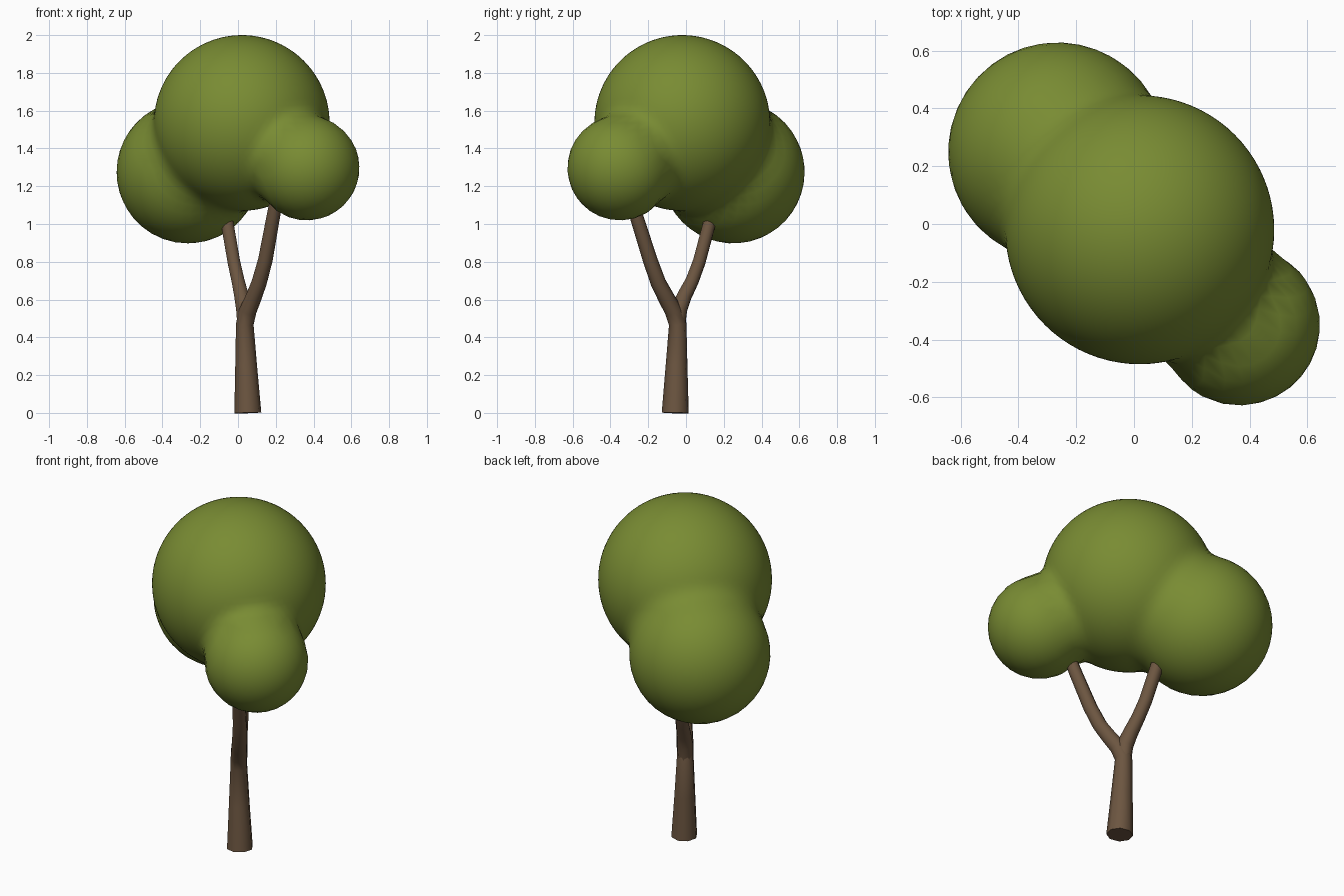
import bpy, bmesh
from mathutils import Vector

if "Cube" in bpy.data.objects:
    bpy.data.objects.remove(bpy.data.objects["Cube"])


def material(name, color):
    m = bpy.data.materials.new(name)
    m.diffuse_color = (*color, 1)
    m.use_nodes = True
    m.node_tree.nodes["Principled BSDF"].inputs["Base Color"].default_value = m.diffuse_color
    return m


BARK = material("bark", (0.15, 0.092, 0.052))
LEAF = material("leaf", (0.19, 0.26, 0.033))


def limb(name, points):
    """Tapered round tube through (x, y, z, radius) points."""
    cu = bpy.data.curves.new(name, 'CURVE')
    cu.dimensions = '3D'
    cu.bevel_depth = 1.0
    cu.bevel_resolution = 2
    cu.use_fill_caps = True
    sp = cu.splines.new('POLY')
    sp.points.add(len(points) - 1)
    for p, (x, y, z, r) in zip(sp.points, points):
        p.co = (x, y, z, 1)
        p.radius = r
    cu.materials.append(BARK)
    ob = bpy.data.objects.new(name, cu)
    bpy.context.collection.objects.link(ob)
    bpy.ops.object.select_all(action='DESELECT')
    bpy.context.view_layer.objects.active = ob
    ob.select_set(True)
    bpy.ops.object.convert(target='MESH')
    bpy.ops.object.shade_smooth_by_angle(angle=0.9)


# Trunk flowing into the front right branch
limb("trunk", [
    (0.052, -0.057, 0.0, 0.072), (0.043, -0.05, 0.25, 0.058),
    (0.036, -0.044, 0.47, 0.047), (0.052, -0.066, 0.54, 0.047),
    (0.082, -0.105, 0.61, 0.044), (0.112, -0.147, 0.69, 0.041),
    (0.145, -0.19, 0.81, 0.039), (0.187, -0.262, 1.04, 0.036),
    (0.205, -0.29, 1.14, 0.034)])

# Back left branch
limb("back_branch", [
    (0.036, -0.044, 0.46, 0.042), (0.033, -0.036, 0.55, 0.046),
    (0.018, -0.008, 0.62, 0.041), (0.0, 0.033, 0.70, 0.037),
    (-0.022, 0.07, 0.80, 0.036), (-0.053, 0.118, 0.98, 0.036),
    (-0.066, 0.138, 1.06, 0.034)])

# Foliage: three spheres melted together, found along rays from the main one
LOBES = [(Vector((0.02, -0.02, 1.535)), 0.465),
         (Vector((-0.265, 0.25, 1.275)), 0.378),
         (Vector((0.365, -0.35, 1.297)), 0.278)]
CENTRE = LOBES[0][0]


def distance(p):
    k = 0.07
    d = None
    for c, r in LOBES:
        e = (p - c).length - r
        if d is None:
            d = e
        else:
            h = max(k - abs(d - e), 0) / k
            d = min(d, e) - h * h * k / 4
    return d


bm = bmesh.new()
bmesh.ops.create_icosphere(bm, subdivisions=5, radius=1)
for v in bm.verts:
    ray = v.co.normalized()
    lo, hi = 0.4, 1.2
    for _ in range(16):
        mid = (lo + hi) / 2
        if distance(CENTRE + ray * mid) < 0:
            lo = mid
        else:
            hi = mid
    v.co = CENTRE + ray * lo
for f in bm.faces:
    f.smooth = True
me = bpy.data.meshes.new("foliage")
bm.to_mesh(me)
bm.free()
me.materials.append(LEAF)
bpy.context.collection.objects.link(bpy.data.objects.new("foliage", me))
